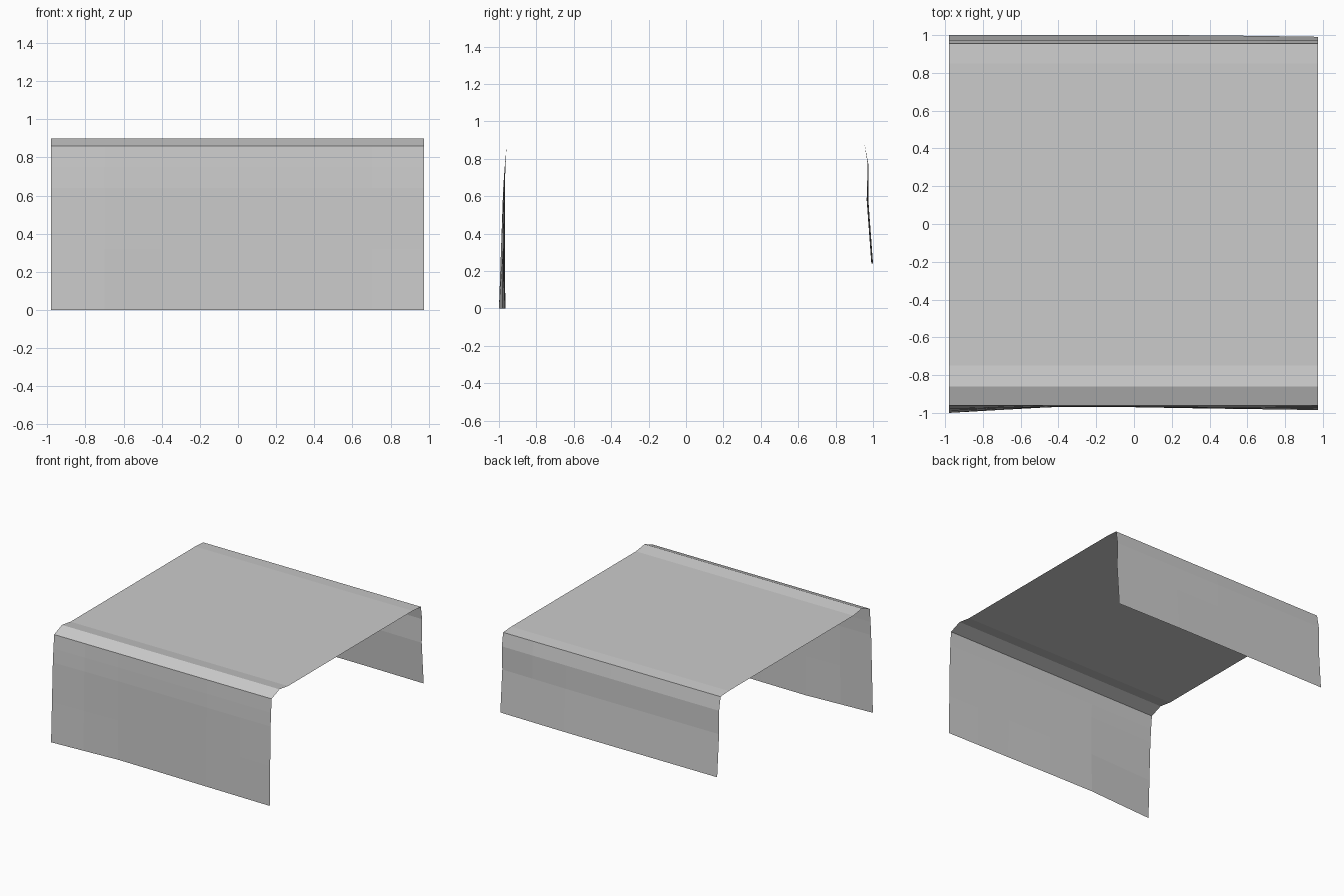
import bpy

if "Cube" in bpy.data.objects:
    bpy.data.objects.remove(bpy.data.objects["Cube"])

# Side profile of the draped sheet, front hem to back hem: (y, z)
profile = [(-0.97, 0.0), (-0.97, 0.32), (-0.97, 0.64), (-0.966, 0.75), (-0.96, 0.86),
           (-0.86, 0.90), (-0.75, 0.884), (0.0, 0.884), (0.85, 0.884),
           (0.955, 0.877), (0.975, 0.77), (0.975, 0.58), (1.0, 0.24)]

# Gentle hem waves at each station: (x, front hem shift, back hem shift)
stations = [(-0.98, -0.03, 0.0), (-0.7, -0.014, 0.0), (-0.4, 0.004, 0.0),
            (0.0, 0.0, 0.0), (0.4, -0.007, -0.001), (0.7, -0.011, -0.005),
            (0.975, -0.015, -0.009)]

verts = []
for x, front, back in stations:
    for y, z in profile:
        if y < 0:
            shift = front * max(0.0, 1 - z / 0.86)
        else:
            shift = back * max(0.0, min(1.0, (0.884 - z) / 0.3))
        verts.append((x, y + shift, z))

n = len(profile)
faces = [(i * n + j, (i + 1) * n + j, (i + 1) * n + j + 1, i * n + j + 1)
         for i in range(len(stations) - 1) for j in range(n - 1)]

# Single thin sheet with folded front and back drops
mesh = bpy.data.meshes.new("draped_sheet")
mesh.from_pydata(verts, [], faces)
mesh.update()
sheet = bpy.data.objects.new("draped_sheet", mesh)
bpy.context.collection.objects.link(sheet)
